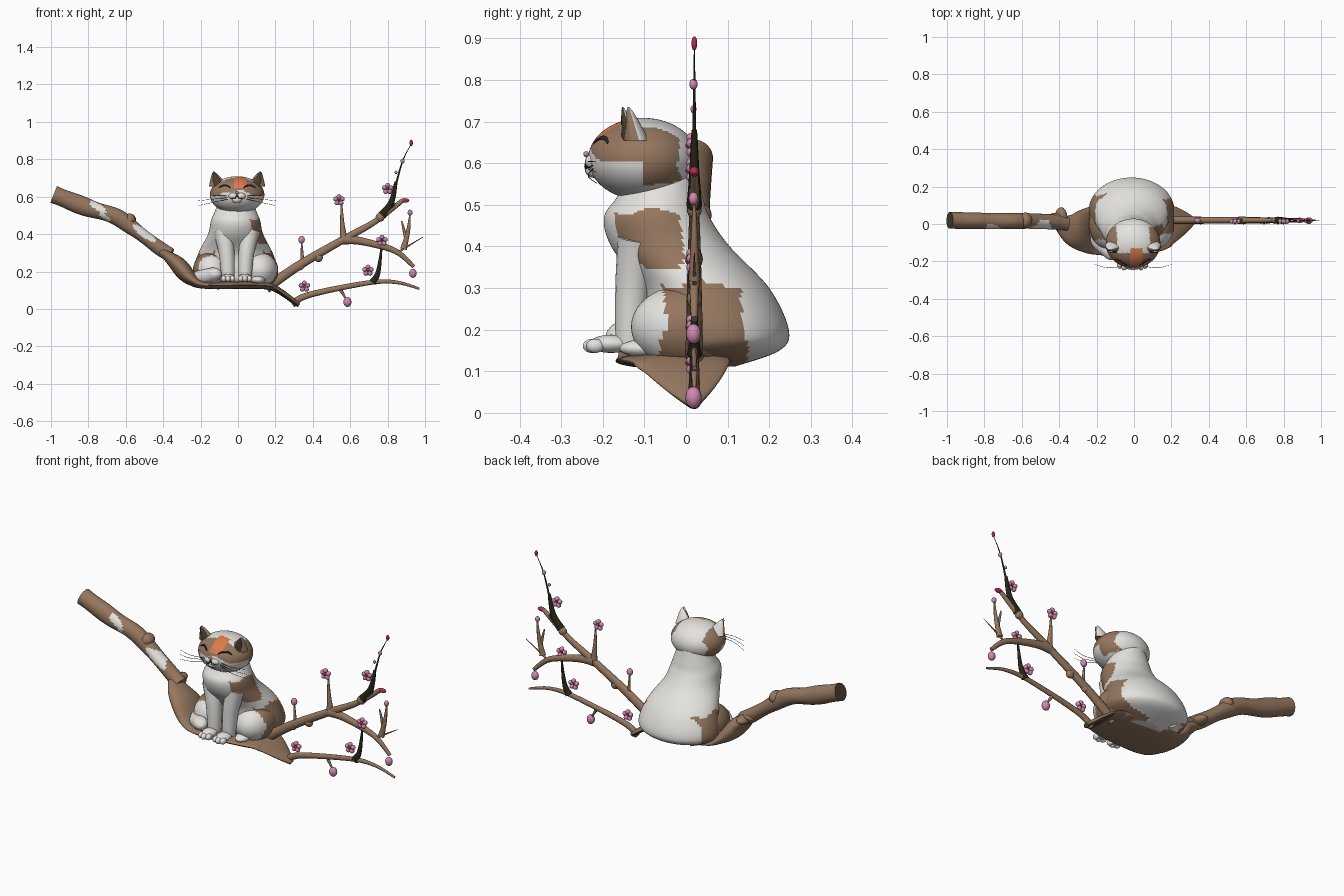
import bpy, bmesh, math
from mathutils import Vector as V

if "Cube" in bpy.data.objects:
    bpy.data.objects.remove(bpy.data.objects["Cube"])

COLORS = {"bark_brown": (.3, .185, .115), "dark_bark": (.075, .055, .032), "black_twig": (.02, .018, .008),
          "fur_white": (.78, .77, .74), "orange_patch": (.72, .2, .07), "blossom_pink": (.62, .25, .43),
          "crimson_bud": (.45, .03, .07), "line_black": (.03, .022, .018)}
NAMES = list(COLORS)
MATS = []
for n, c in COLORS.items():
    m = bpy.data.materials.new(n)
    m.diffuse_color = (*c, 1)
    m.use_nodes = True
    m.node_tree.nodes["Principled BSDF"].inputs["Base Color"].default_value = m.diffuse_color
    MATS.append(m)


def finish(name, bm, mat, rule=None):
    """Turn a bmesh into a smooth object; rule(centre, normal) may name another colour."""
    bmesh.ops.recalc_face_normals(bm, faces=bm.faces)
    me = bpy.data.meshes.new(name)
    bm.to_mesh(me)
    bm.free()
    for m in MATS:
        me.materials.append(m)
    for p in me.polygons:
        p.use_smooth = len(p.vertices) <= 4
        p.material_index = NAMES.index((rule and rule(p.center, p.normal)) or mat)
    ob = bpy.data.objects.new(name, me)
    bpy.context.collection.objects.link(ob)
    return ob


def smooth(pts, k=6):
    """Catmull-Rom through tuples of any length."""
    out = []
    for i in range(len(pts) - 1):
        a, b, c, d = pts[max(i - 1, 0)], pts[i], pts[i + 1], pts[min(i + 2, len(pts) - 1)]
        for t in (j / k for j in range(k)):
            out.append(tuple(.5 * (2 * q + (r - p) * t + (2 * p - 5 * q + 4 * r - s) * t * t
                                   + (3 * q - p - 3 * r + s) * t ** 3) for p, q, r, s in zip(a, b, c, d)))
    return out + [tuple(pts[-1])]


def loft(name, rings, mat, rule=None, n=12):
    """Skin elliptical rings given as (centre, half axis u, half axis v)."""
    bm = bmesh.new()
    vs = [[bm.verts.new(c + u * math.cos(2 * math.pi * i / n) + v * math.sin(2 * math.pi * i / n))
           for i in range(n)] for c, u, v in rings]
    for a, b in zip(vs, vs[1:]):
        for i in range(n):
            bm.faces.new((a[i], a[(i + 1) % n], b[(i + 1) % n], b[i]))
    bm.faces.new(vs[0])
    bm.faces.new(vs[-1])
    return finish(name, bm, mat, rule)


def tube(name, pts, size, mat, rule=None, n=12, k=6):
    """Tube through points (x, y, z); size(t, x) gives half depth and half height."""
    p = [V(q) for q in smooth(pts, k)]
    rings = []
    for i, q in enumerate(p):
        t = (p[min(i + 1, len(p) - 1)] - p[max(i - 1, 0)]).normalized()
        w = t.cross(V((0, 1, 0)) if abs(t.y) < .8 else V((1, 0, 0))).normalized()
        a, b = size(i / (len(p) - 1), q.x)
        rings.append((q, w.cross(t) * a, w * b))
    return loft(name, rings, mat, rule, n)


def taper(r0, r1, depth=1):
    return lambda t, x: ((r0 + (r1 - r0) * t) * depth, r0 + (r1 - r0) * t)


def blob(name, parts, mat, rule=None, seg=16):
    """Ellipsoids (centre, radii) merged in one object."""
    bm = bmesh.new()
    for c, r in parts:
        for v in bmesh.ops.create_uvsphere(bm, u_segments=seg, v_segments=seg // 2 + 2, radius=1)["verts"]:
            v.co = V([a * s + o for a, s, o in zip(v.co, r, c)])
    return finish(name, bm, mat, rule)


# --- cat body: stacked ellipses (z, front y, back y, half width)
def body_rule(c, n):
    wob = .008 * math.sin(45 * c.y + 30 * c.z)
    shoulder = c.x > .05 and -.17 < c.y + wob < -.01 and .35 < c.z + wob < .485
    right_hip = c.x > .02 and -.055 < c.y + wob < .14 and c.z + wob < .31
    left_hip = c.x < -.1 and -.09 < c.y + wob < .16 and .14 < c.z + wob < .3
    return "bark_brown" if shoulder or right_hip or left_hip else None


prof = [(.112, -.03, .12, .1), (.15, -.09, .225, .205), (.2, -.1, .247, .228), (.3, -.11, .2, .198),
        (.4, -.18, .105, .147), (.47, -.197, .057, .132), (.52, -.165, .04, .112), (.6, -.12, .02, .08)]
loft("cat_body", [(V((-.013, (f + b) / 2, z)), V((w, 0, 0)), V((0, (b - f) / 2, 0)))
                  for z, f, b, w in smooth(prof, 9)], "fur_white", body_rule, 96)
blob("cat_haunches", [((-.013 + s * .128, 0, .207), (.1, .132, .1)) for s in (-1, 1)],
     "fur_white", body_rule, 56)

# --- head
HC, HR = (-.005, -.103, .61), (.146, .132, .099)


def head_rule(c, n):
    x, wob = c.x - HC[0], .006 * math.sin(60 * c.x + 40 * c.z)
    if c.y < -.13 and -.015 < x < .055 + wob and c.z > .648:
        return "orange_patch"
    if c.y > -.015 + wob or (c.y > -.155 and abs(x) < .085 + wob and c.z > .62):
        return None
    if c.z > wob + (.635 - .25 * abs(x) if c.y < -.105 else .55):
        return "bark_brown"


def on_face(x, z):
    q = 1 - ((x - HC[0]) / HR[0]) ** 2 - ((z - HC[2]) / HR[2]) ** 2
    return (x, HC[1] - HR[1] * math.sqrt(q), z)


blob("cat_head", [(HC, HR)], "fur_white", head_rule, 96)
blob("cat_muzzle", [((-.005 + s * .02, -.222, .604 - .02 * (s == 0)), (.027, .021, .019)) for s in (-1, 0, 1)],
     "fur_white")
blob("cat_nose", [((-.005, -.24, .622), (.01, .007, .007))], "blossom_pink")

# --- mirrored parts: leg, paw, ear, closed eye, mouth, whiskers
for s, side in ((-1, "left"), (1, "right")):
    x = -.008 + s * .045
    tube(side + "_front_leg", [(x + s * .03, -.115, .42), (x + s * .008, -.128, .3), (x, -.135, .16)],
         taper(.05, .034), "fur_white", n=20)
    blob(side + "_front_paw", [((x, -.18, .166), (.037, .052, .022))]
         + [((x + d * .023, -.218 - .008 * (d == 0), .161), (.015, .022, .017)) for d in (-1, 0, 1)], "fur_white")
    blob(side + "_hind_paw", [((-.013 + s * .12, -.1, .155), (.038, .06, .022))], "fur_white")
    for part, size, dy, mat in (("_ear", 1, 0, "bark_brown"), ("_inner_ear", .62, -.014, "dark_bark")):
        loft(side + part, [(V((-.005 + s * (.098 + .027 * t), -.12 - .018 * t + dy, .655 + .08 * t)),
                            V((size * .05 * (1 - t) ** .8 + .002, 0, 0)),
                            V((0, size * .03 * (1 - t) ** .8 + .002, 0))) for t in (i / 8 for i in range(9))],
             mat, lambda c, n: "fur_white" if n.y > .25 else None, 28)
    tube(side + "_closed_eye", [on_face(-.005 + s * .066 + t * .031, .648 + .013 * (1 - t * t))
                                for t in (i / 3 - 1 for i in range(7))],
         lambda t, x: (.0025 + .003 * math.sin(math.pi * t),) * 2, "line_black", n=8, k=3)
    tube(side + "_mouth", [(-.005, -.238, .612), (-.005 + s * .012, -.242, .589), (-.005 + s * .036, -.232, .596)],
         taper(.0025, .0025), "line_black", n=6)
    for i in range(3):
        tube(f"{side}_whisker_{i}", [(-.005 + s * a, -.222 - d, .604 - .008 * i - (a - .045) * .11 * i)
                                     for a, d in ((.045, 0), (.13, .013), (.208, -.007))],
             taper(.0015, .0007), "line_black", n=5)

# --- tail curled round the left side
tube("cat_tail", [(-.12, .14, .16), (-.205, .04, .168), (-.2, -.08, .168), (-.13, -.15, .185), (-.112, -.175, .21)],
     lambda t, x: (.037 * (1 - t ** 12) + .002,) * 2, "fur_white", n=18, k=9)


# --- thick bough on the left with pale patches and a dark cut end
def bough_rule(c, n):
    if n.x < -.8 and c.x < -.97:
        return "dark_bark"
    for x, z, r in ((-.75, .545, .045), (-.71, .49, .03), (-.5, .405, .06)):
        if n.y < .2 and ((c.x - x) / r) ** 2 + ((c.z - z + .6 * (c.x - x)) / r * 2.2) ** 2 < 1:
            return "fur_white"


tube("bough", [(-.985, .02, .612), (-.8, .016, .54), (-.66, .015, .497), (-.56, .016, .43), (-.42, .01, .325),
               (-.36, 0, .29)],
     lambda t, x: (.045 - .006 * t, .05 - .017 * t + .003 * math.sin(28 * x)), "bark_brown", bough_rule, 32, 12)
blob("bough_knots", [((-.425, .015, .325), (.045, .045, .022)), ((-.58, .02, .475), (.035, .042, .035)),
                     ((-.39, .03, .305), (.035, .06, .025))], "bark_brown")


# --- broad seat under the cat, narrowing to a point on the right
def seat_size(t, x):
    u = min(abs(x + .05) / .375, 1)
    return .014 + .128 * (1 - u ** 3), .02 + .026 * math.exp(-((x + .3) / .07) ** 2) - .008 * t ** 6


tube("branch_seat", [(-.42, .01, .315), (-.33, -.03, .245), (-.25, -.035, .16), (-.16, -.03, .127), (.1, -.02, .126),
                     (.2, 0, .108), (.325, .018, .02)], seat_size, "bark_brown",
     lambda c, n: "dark_bark" if (n.y < -.75 and -.15 < c.x < .2) or (c.x > .2 and n.z < -.2) else None, 40, 9)


# --- twigs in one upright plane: start and end radius, then points (x, z)
def twig(name, mat, r0, r1, *pts):
    tube(name, [(x, .02, z) for x, z in pts], taper(r0, r1, .8), mat)


twig("upper_branch", "bark_brown", .028, .012, (.15, .11), (.33, .235), (.57, .375), (.73, .465), (.88, .58))
twig("middle_branch", "bark_brown", .026, .01, (.56, .37), (.66, .362), (.84, .31), (.94, .225))
twig("lower_branch", "bark_brown", .02, .006, (.29, .025), (.38, .075), (.7, .14), (.85, .142), (.97, .108))
twig("dark_shoot", "black_twig", .024, .008, (.77, .5), (.82, .57), (.845, .68))
twig("shoot_tip", "black_twig", .006, .001, (.843, .66), (.88, .79), (.925, .88))
twig("side_shoot", "black_twig", .018, .006, (.8, .53), (.89, .58))
twig("blossom_twig", "black_twig", .022, .003, (.72, .14), (.75, .2), (.77, .35))
twig("fork_twig", "bark_brown", .018, .003, (.885, .32), (.91, .42), (.92, .51))
twig("fork_tip", "bark_brown", .012, .003, (.9, .37), (.875, .47))
twig("thin_tip", "bark_brown", .007, .001, (.85, .3), (.99, .385))
twig("tall_stem", "bark_brown", .02, .003, (.565, .38), (.557, .46), (.553, .57))
twig("short_stem", "bark_brown", .012, .003, (.345, .24), (.34, .36))
twig("low_stem", "bark_brown", .01, .003, (.55, .1), (.585, .04))
blob("twig_nodes", [((x, .02, z), (.024, .018, .024)) for x, z in ((.33, .23), (.43, .275), (.6, .375), (.76, .49))],
     "bark_brown")

# --- buds
blob("pink_buds", [((x, .018, z), (r, r * .9, r * 1.2)) for x, z, r in
                   ((.935, .19, .02), (.585, .037, .022), (.34, .37, .017), (.88, .79, .011), (.92, .515, .013),
                    (.845, .73, .008))], "blossom_pink")
blob("crimson_buds", [((.892, .02, .58), (.024, .012, .012)), ((.926, .02, .888), (.009, .007, .017))], "crimson_bud")

# --- five-petalled blossoms facing front
for i, (x, z) in enumerate([(.355, .12), (.695, .205), (.77, .365), (.54, .582), (.8, .642)]):
    blob(f"blossom_{i}", [((x + .019 * math.sin(a * math.tau / 5), .014, z + .019 * math.cos(a * math.tau / 5)),
                           (.0125, .013, .0125)) for a in range(5)], "blossom_pink")
    blob(f"blossom_centre_{i}", [((x, .008, z), (.007, .01, .007))], "crimson_bud")
